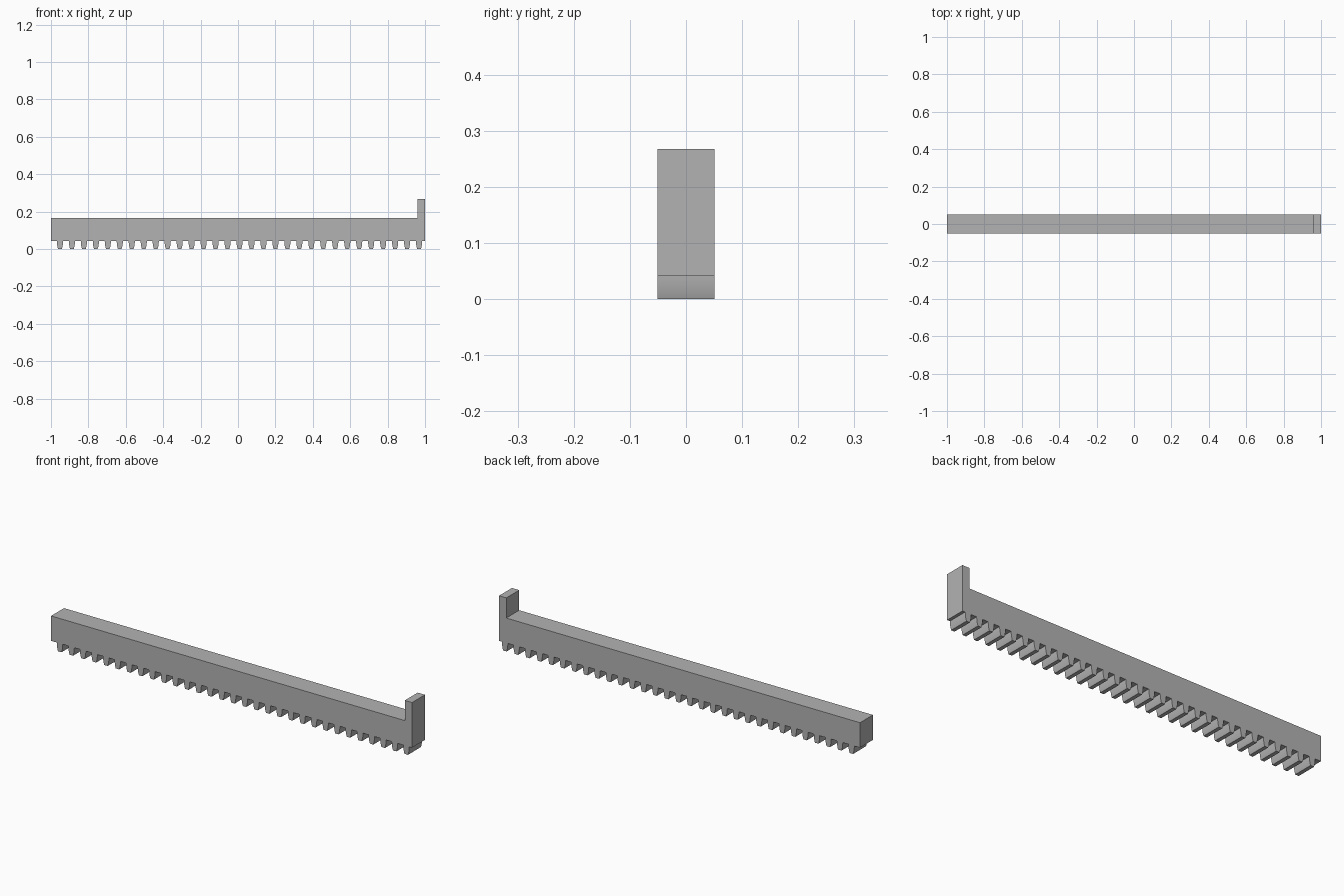
import bpy
import bmesh

DEPTH = 0.102          # full thickness along y
ROOT = 0.042           # height where the teeth meet the bar
PITCH = 0.064          # tooth spacing
TEETH = 31
FIRST = -0.952         # centre of the first tooth

cube = bpy.data.objects.get("Cube")
if cube:
    bpy.data.objects.remove(cube, do_unlink=True)

grey = bpy.data.materials.new("plain grey")
grey.use_nodes = True
colour = (0.45, 0.45, 0.45, 1)
grey.diffuse_color = colour
grey.node_tree.nodes["Principled BSDF"].inputs["Base Color"].default_value = colour


def extrude_profile(name, points):
    """Make a solid from an x-z outline, centred on y."""
    bm = bmesh.new()
    face = bm.faces.new([bm.verts.new((x, -DEPTH / 2, z)) for x, z in points])
    out = bmesh.ops.extrude_face_region(bm, geom=[face])
    moved = [v for v in out["geom"] if isinstance(v, bmesh.types.BMVert)]
    bmesh.ops.translate(bm, verts=moved, vec=(0, DEPTH, 0))
    bmesh.ops.recalc_face_normals(bm, faces=bm.faces)
    mesh = bpy.data.meshes.new(name)
    bm.to_mesh(mesh)
    bm.free()
    mesh.materials.append(grey)
    obj = bpy.data.objects.new(name, mesh)
    bpy.context.collection.objects.link(obj)
    return obj


# Bar with the upright stop at its left end
extrude_profile("rack_bar", [(-1, ROOT), (1, ROOT), (1, 0.268),
                             (0.96, 0.268), (0.96, 0.167), (-1, 0.167)])

# One tooth with gently bulging flanks, repeated along the bar
flank = [(0.0165, ROOT), (0.0162, 0.034), (0.0152, 0.024),
         (0.0135, 0.014), (0.0115, 0.006), (0.0095, 0)]
outline = flank + [(-x, z) for x, z in reversed(flank)]
teeth = extrude_profile("rack_teeth", outline)
teeth.location.x = FIRST
array = teeth.modifiers.new("tooth_row", "ARRAY")
array.count = TEETH
array.use_relative_offset = False
array.use_constant_offset = True
array.constant_offset_displace = (PITCH, 0, 0)

# Smooth flanks, sharp corners
bpy.ops.object.select_all(action="DESELECT")
teeth.select_set(True)
bpy.context.view_layer.objects.active = teeth
bpy.ops.object.shade_smooth_by_angle(angle=0.5)
